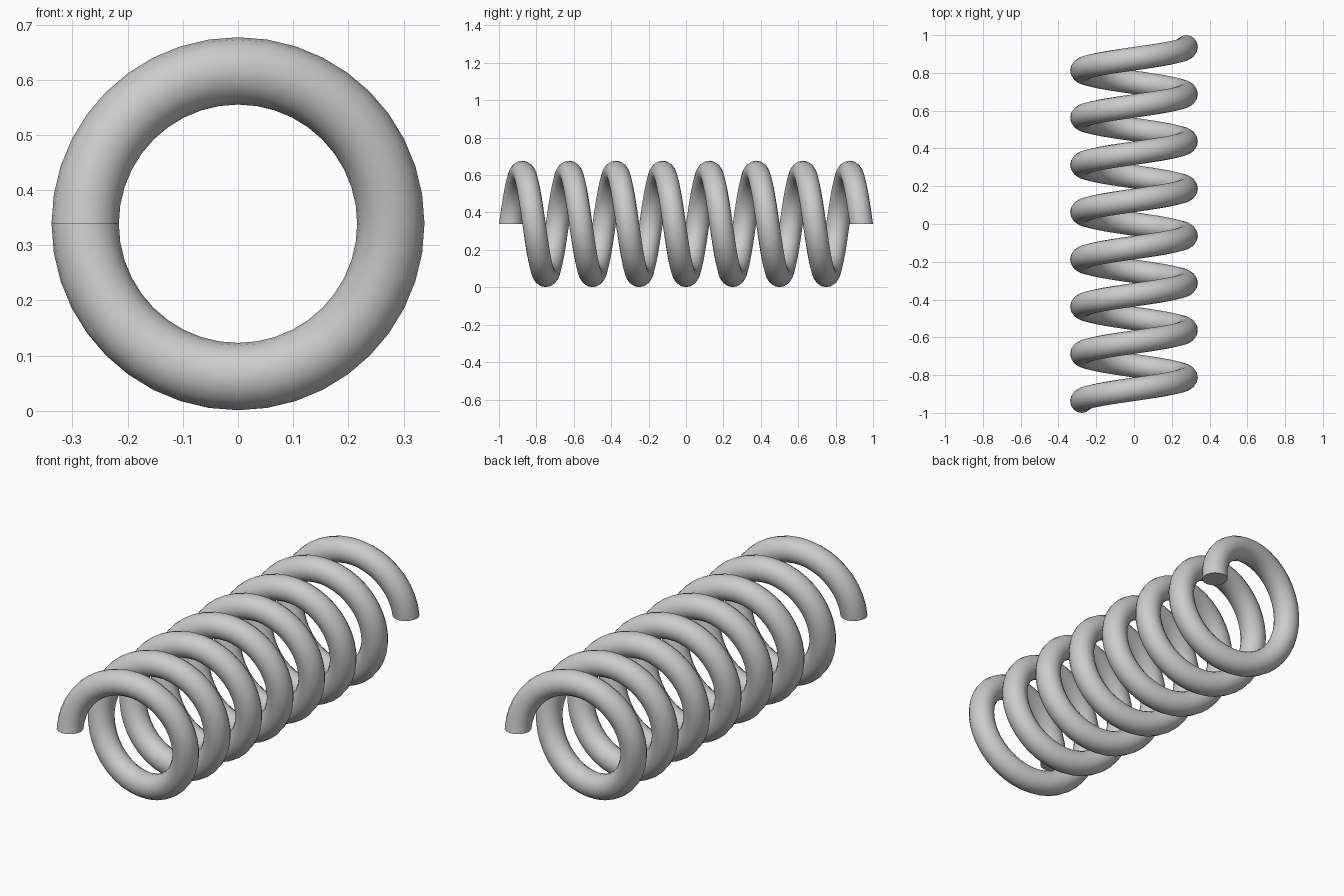
import bpy, bmesh
from math import sin, cos, pi

if "Cube" in bpy.data.objects:
    bpy.data.objects.remove(bpy.data.objects["Cube"])

COIL_R = 0.277      # helix radius to wire centre
WIRE_R = 0.061      # wire radius (radial)
WIRE_Y = 0.0625     # wire radius along the axis
CENTRE_Z = 0.339
TURNS = 7.5
PITCH = 0.25
STEPS = 40          # rings per turn
SIDES = 16

bm = bmesh.new()

# wire cross-sections swept along the helix, from the left side up and over
count = int(TURNS * STEPS)
rings = []
for i in range(count + 1):
    a = 2 * pi * i / STEPS
    y0 = PITCH * (i / STEPS - TURNS / 2)
    ring = []
    for j in range(SIDES):
        t = 2 * pi * j / SIDES
        r = COIL_R + WIRE_R * cos(t)
        ring.append(bm.verts.new((-r * cos(a), y0 + WIRE_Y * sin(t),
                                  CENTRE_Z + r * sin(a))))
    rings.append(ring)

# wire surface
for a, b in zip(rings, rings[1:]):
    for j in range(SIDES):
        k = (j + 1) % SIDES
        bm.faces.new((a[j], a[k], b[k], b[j]))

# flat cut ends
bm.faces.new(rings[0])
bm.faces.new(rings[-1])
bmesh.ops.recalc_face_normals(bm, faces=bm.faces[:])

mesh = bpy.data.meshes.new("coil_spring")
bm.to_mesh(mesh)
bm.free()
spring = bpy.data.objects.new("coil_spring", mesh)
bpy.context.collection.objects.link(spring)

# smooth wire, sharp end rims
bpy.context.view_layer.objects.active = spring
spring.select_set(True)
bpy.ops.object.shade_smooth_by_angle(angle=0.7)
